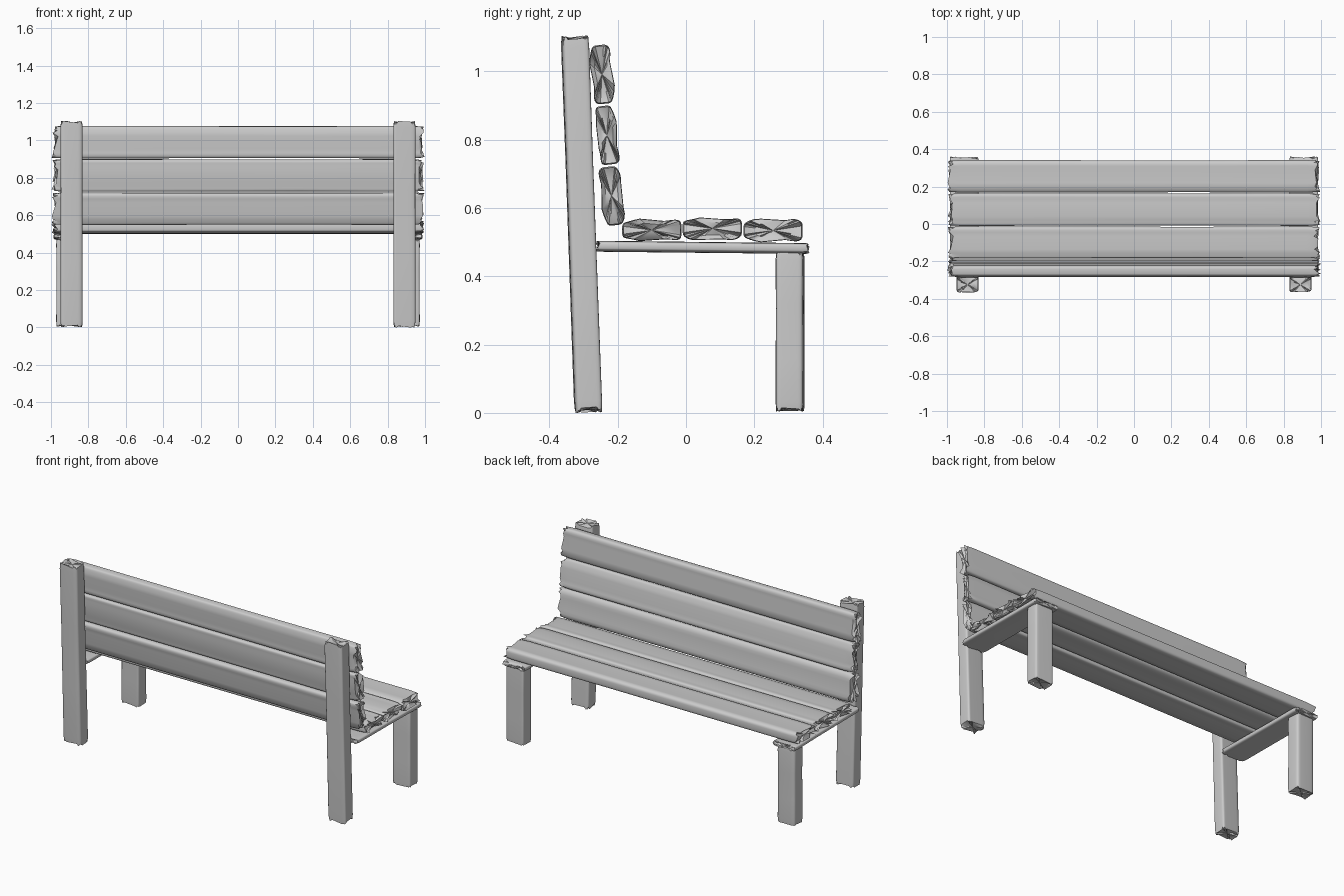
import bpy, bmesh, math, random
from mathutils import Vector

if "Cube" in bpy.data.objects:
    bpy.data.objects.remove(bpy.data.objects["Cube"])

SIDES = 28


def timber(name, a, b, width_dir, w, t, jag, seed, wave=0.09, square=0.4):
    """Rough-sawn board from a to b: wavy rounded section, splintered ends."""
    rnd = random.Random(seed)
    a, b = Vector(a), Vector(b)
    ax = (b - a).normalized()
    wd = Vector(width_dir)
    wd = (wd - ax * wd.dot(ax)).normalized()
    td = ax.cross(wd)
    length = (b - a).length
    p1, p2 = rnd.uniform(0, 6.3), rnd.uniform(0, 6.3)

    # wavy rounded-rectangle cross-section
    section = []
    for i in range(SIDES):
        ang = 2 * math.pi * (i + 0.5) / SIDES
        c, s = math.cos(ang), math.sin(ang)
        u = math.copysign(abs(c) ** square, c)
        v = math.copysign(abs(s) ** square, s)
        v += wave * math.sin(5 * u + (p1 if s > 0 else p2)) * abs(v)
        section.append((u * w / 2, v * t / 2))

    bm = bmesh.new()
    # station: position along board, section scale, raggedness
    j0 = [rnd.random() for _ in section]
    j1 = [rnd.random() for _ in section]
    stations = [(0, 0.6, 0), (0, 0.96, 0), (2 * jag, 1, None),
                (length * 0.33, 0.99, None), (length * 0.67, 0.98, None),
                (length - 2 * jag, 1, None), (length, 0.96, 1), (length, 0.6, 1)]
    rings = []
    for d, k, end in stations:
        ring = []
        for i, (u, v) in enumerate(section):
            x = d
            if end is not None:
                off = jag * ((j0 if end == 0 else j1)[i] if k > 0.9
                             else 0.3 + 0.7 * rnd.random())
                x = d + off if end == 0 else d - off
            ring.append(bm.verts.new(a + ax * x + wd * u * k + td * v * k))
        rings.append(ring)
    for r, q in zip(rings, rings[1:]):
        for i in range(SIDES):
            n = (i + 1) % SIDES
            bm.faces.new((r[i], r[n], q[n], q[i]))
    # end grain
    for ring, x in ((rings[0], jag * 0.6), (rings[-1], length - jag * 0.6)):
        mid = bm.verts.new(a + ax * x)
        for i in range(SIDES):
            bm.faces.new((ring[i], ring[(i + 1) % SIDES], mid))
    bmesh.ops.recalc_face_normals(bm, faces=bm.faces)
    mesh = bpy.data.meshes.new(name)
    bm.to_mesh(mesh)
    bm.free()
    ob = bpy.data.objects.new(name, mesh)
    bpy.context.collection.objects.link(ob)
    bpy.ops.object.select_all(action='DESELECT')
    ob.select_set(True)
    bpy.context.view_layer.objects.active = ob
    bpy.ops.object.shade_smooth_by_angle(angle=math.radians(40))
    return ob


# legs and seat bearers at both ends
for side, sx in (("left", -1), ("right", 1)):
    timber("back_post_" + side, (sx * 0.89, -0.285, 0.0), (sx * 0.89, -0.325, 1.105),
           (1, 0, 0), 0.118, 0.08, 0.018, 10 + sx, 0.06, 0.25)
    timber("front_leg_" + side, (sx * 0.912, 0.303, 0.003), (sx * 0.912, 0.303, 0.475),
           (1, 0, 0), 0.12, 0.085, 0.014, 20 + sx, 0.05, 0.25)
    timber("seat_bearer_" + side, (sx * 0.908, -0.265, 0.488), (sx * 0.908, 0.362, 0.481),
           (1, 0, 0), 0.155, 0.03, 0.014, 30 + sx, 0.08)

# seat boards
for i, (y, z) in enumerate(((-0.1, 0.535), (0.077, 0.54), (0.255, 0.534))):
    timber(f"seat_board_{i + 1}", (-0.997, y, z), (0.997, y, z),
           (0, 1, 0), 0.174, 0.062, 0.035, 40 + i, 0.13)

# backrest boards, leaning with the posts
for i, (y, z) in enumerate(((-0.218, 0.635), (-0.232, 0.813), (-0.246, 0.991))):
    timber(f"back_board_{i + 1}", (-0.997, y, z), (0.997, y, z),
           (0, -0.11, 1), 0.173, 0.06, 0.035, 50 + i, 0.13)
